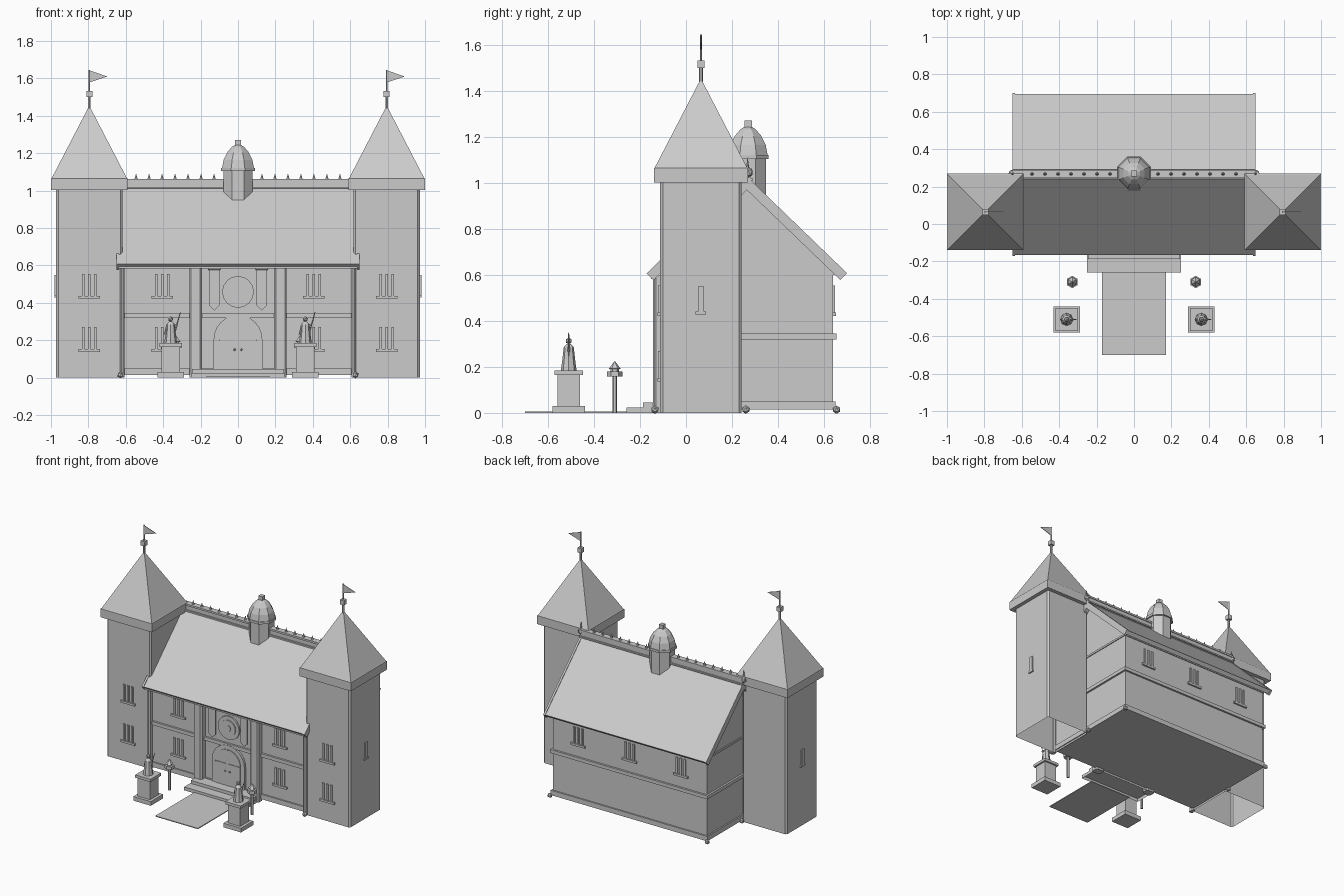
import bpy, bmesh
from math import pi, cos, sin
from mathutils import Vector, Matrix

old = bpy.data.objects.get("Cube")
if old:
    bpy.data.objects.remove(old)

stone = bpy.data.materials.new("grey_stone")
stone.use_nodes = True
stone.diffuse_color = (0.6, 0.6, 0.6, 1)
stone.node_tree.nodes["Principled BSDF"].inputs["Base Color"].default_value = (0.6, 0.6, 0.6, 1)


def finish(name, bm):
    bmesh.ops.recalc_face_normals(bm, faces=bm.faces)
    mesh = bpy.data.meshes.new(name)
    bm.to_mesh(mesh)
    bm.free()
    mesh.materials.append(stone)
    ob = bpy.data.objects.new(name, mesh)
    bpy.context.collection.objects.link(ob)
    return ob


def box(name, x, y, z, chamfer=0, open_base=False):
    """Box from pairs of limits, with optional chamfered uprights."""
    bm = bmesh.new()
    bmesh.ops.create_cube(bm, size=1)
    uprights = [e for e in bm.edges if abs(e.verts[0].co.z - e.verts[1].co.z) > 0.5]
    for v in bm.verts:
        v.co = Vector([(a + b) / 2 + c * abs(b - a) for (a, b), c in zip((x, y, z), v.co)])
    if chamfer:
        bmesh.ops.bevel(bm, geom=uprights, offset=chamfer, segments=1, affect="EDGES")
    if open_base:
        low = [f for f in bm.faces if f.calc_center_median().z < z[0] + 0.001]
        bmesh.ops.delete(bm, geom=low, context="FACES_ONLY")
    return finish(name, bm)


def cube_at(name, x, y, z0, z1, w):
    return box(name, (x - w / 2, x + w / 2), (y - w / 2, y + w / 2), (z0, z1))


def prism(name, pts, axis, a, b):
    """Extrude a profile along x (points are y, z) or along y (points are x, z)."""
    bm = bmesh.new()
    along = axis == "x"
    vs = [bm.verts.new((a, p, q) if along else (p, a, q)) for p, q in pts]
    face = bm.faces.new(vs)
    new = bmesh.ops.extrude_face_region(bm, geom=[face])["geom"]
    step = Vector((b - a, 0, 0) if along else (0, b - a, 0))
    bmesh.ops.translate(bm, vec=step, verts=[g for g in new if isinstance(g, bmesh.types.BMVert)])
    return finish(name, bm)


def lathe(name, x, y, profile, sides, turn=0.0):
    """Stack of regular rings given as (radius, height)."""
    bm = bmesh.new()
    rings = []
    for r, z in profile:
        rings.append([bm.verts.new((x + r * cos(turn + 2 * pi * i / sides),
                                    y + r * sin(turn + 2 * pi * i / sides), z)) for i in range(sides)])
    for lo, hi in zip(rings, rings[1:]):
        for i in range(sides):
            j = (i + 1) % sides
            bm.faces.new((lo[i], lo[j], hi[j], hi[i]))
    bm.faces.new(rings[0])
    bm.faces.new(rings[-1])
    return finish(name, bm)


def rod(name, p, q, r1, r2, sides=6):
    p, q = Vector(p), Vector(q)
    d = q - p
    bm = bmesh.new()
    m = Matrix.Translation((p + q) / 2) @ d.to_track_quat("Z", "Y").to_matrix().to_4x4()
    bmesh.ops.create_cone(bm, cap_ends=True, segments=sides, radius1=r1, radius2=r2,
                          depth=d.length, matrix=m)
    return finish(name, bm)


def ball(name, x, y, z, r):
    bm = bmesh.new()
    bmesh.ops.create_icosphere(bm, subdivisions=1, radius=r, matrix=Matrix.Translation((x, y, z)))
    return finish(name, bm)


def window(x, wall, out, z):
    """Barred window on a front (out = -1) or back (out = 1) wall."""
    for k in (-1, 0, 1):
        c = x + k * 0.032
        box("window_bar", (c - 0.007, c + 0.007), (wall, wall + out * 0.009), (z, z + 0.125))
    box("window_sill", (x - 0.057, x + 0.057), (wall, wall + out * 0.012), (z - 0.008, z + 0.007))


def arch(r, spring, bottom):
    top = [(r * cos(pi * i / 12), spring + r * sin(pi * i / 12)) for i in range(13)]
    return [(r, bottom)] + top + [(-r, bottom)]


# Main hall with gable ends
FRONT = -0.097
FLOOR = 0.015
prism("hall_walls", [(FRONT, FLOOR), (0.64, FLOOR), (0.64, 0.63), (0.265, 0.995), (FRONT, 0.645)],
      "x", -0.615, 0.615)
for name, z0, z1, d in (("base_course", FLOOR, 0.05, 0.01), ("middle_band", 0.32, 0.345, 0.014),
                        ("eaves_band", 0.6, 0.614, 0.006)):
    box(name, (-0.615 - d, 0.615 + d), (FRONT - d, 0.64 + d), (z0, z1))


# Pitched roof, verge boards and gutter
def roof_profile(lift, thick, half):
    ridge, edge = 1.025 + lift, thick * 0.7
    low = ridge - half * 0.9655
    return [(0.265 - half, low), (0.265, ridge), (0.265 + half, low),
            (0.265 + half - edge, low - edge), (0.265, ridge - thick * 1.4),
            (0.265 - half + edge, low - edge)]


prism("hall_roof", roof_profile(-0.003, 0.03, 0.43), "x", -0.64, 0.64)
for s in (-1, 1):
    prism("verge_board", roof_profile(0.003, 0.042, 0.436), "x", s * 0.636, s * 0.65)
box("front_gutter", (-0.645, 0.645), (-0.152, -0.137), (0.583, 0.6))

# Ridge cresting
RY = 0.268
box("ridge_base", (-0.65, 0.65), (RY - 0.015, RY + 0.015), (0.98, 1.05))
box("ridge_molding", (-0.65, 0.65), (RY - 0.027, RY + 0.024), (1.01, 1.02))
box("ridge_rail", (-0.65, 0.65), (RY - 0.023, RY + 0.02), (1.05, 1.063))
for s in (-1, 1):
    for i in range(7):
        x = s * (0.128 + i * 0.0695)
        rod("ridge_spike", (x, RY, 1.06), (x, RY, 1.092), 0.01, 0.0005, 6)
    ball("ridge_end_ball", s * 0.65, RY, 1.045, 0.024)
    rod("ridge_end_spike", (s * 0.65, RY, 1.05), (s * 0.65, RY, 1.11), 0.008, 0.001)

# Cupola
lathe("cupola_drum", 0, 0.27, [(0.085, 0.9), (0.085, 1.108)], 8, pi / 8)
lathe("cupola_cornice", 0, 0.27, [(0.097, 1.105), (0.097, 1.122)], 8, pi / 8)
lathe("cupola_dome", 0, 0.27, [(0.092, 1.122), (0.083, 1.165), (0.062, 1.205),
                               (0.036, 1.233), (0.016, 1.245)], 8, pi / 8)
cube_at("cupola_finial", 0, 0.27, 1.24, 1.271, 0.032)

for s in (-1, 1):
    # Corner tower, open underneath
    cx, cy, half = s * 0.795, 0.065, 0.177
    box("tower_walls", (cx - half, cx + half), (cy - half, cy + half), (0, 1.02), 0.011, True)
    w = 0.2045 * 2 ** 0.5
    lathe("tower_roof", cx, cy, [(w, 1.003), (w, 1.065), (w - 0.006, 1.068), (0.003, 1.45)], 4, pi / 4)
    rod("flag_pole_base", (cx, cy, 1.43), (cx, cy, 1.505), 0.008, 0.008)
    rod("flag_pole", (cx, cy, 1.53), (cx, cy, 1.645), 0.005, 0.005)
    cube_at("flag_pole_block", cx, cy, 1.5, 1.533, 0.032)
    prism("pennant", [(cx, 1.578), (cx, 1.643), (cx + 0.097, 1.61)], "y", cy - 0.002, cy + 0.002)
    for z in (0.145, 0.43):
        window(cx, cy - half, -1, z)
        window(s * 0.405, FRONT, -1, z)
    face = s * (0.795 + half)
    box("tower_slit", (face, face + s * 0.009), (0.052, 0.078), (0.435, 0.55))
    box("tower_slit_sill", (face, face + s * 0.01), (0.042, 0.088), (0.428, 0.44))

    # Chamfered pilasters at the hall corners and beside the entrance
    box("corner_pilaster", (s * 0.608, s * 0.632), (-0.138, FRONT), (0, 0.6), 0.008)
    box("entrance_pilaster", (s * 0.192, s * 0.26), (-0.143, FRONT + 0.01), (0, 0.6), 0.01)
    for y in (-0.135, 0.26, 0.655):
        ball("corner_ball", s * 0.628, y, 0.014, 0.018)

    # Hanging banners
    b = s * 0.127
    prism("banner", [(b - 0.027, 0.58), (b + 0.027, 0.58), (b + 0.027, 0.385), (b, 0.36),
                     (b - 0.027, 0.385)], "y", FRONT - 0.018, FRONT - 0.012)
    rod("banner_rod", (b - 0.033, FRONT - 0.015, 0.58), (b + 0.033, FRONT - 0.015, 0.58), 0.005, 0.005)

    # Pedestal with a robed figure raising a blade
    x, y = s * 0.36, -0.51
    for name, z0, z1, w in (("pedestal_base", 0, 0.03, 0.14), ("pedestal_shaft", 0.03, 0.165, 0.098),
                            ("pedestal_cap", 0.165, 0.185, 0.122)):
        cube_at(name, x, y, z0, z1, w)
    lathe("figure_robe", x, y, [(0.034, 0.185), (0.028, 0.23), (0.022, 0.285), (0.009, 0.3)], 8)
    ball("figure_head", x, y, 0.313, 0.015)
    rod("figure_arm", (x + 0.012, y, 0.285), (x + 0.034, y, 0.27), 0.008, 0.006)
    rod("figure_blade", (x + 0.022, y, 0.245), (x + 0.052, y, 0.35), 0.005, 0.002, 4)
    rod("figure_left_arm", (x - 0.015, y, 0.283), (x - 0.03, y, 0.23), 0.008, 0.006)

    # Lantern post
    lx, ly = s * 0.33, -0.31
    rod("lamp_post", (lx, ly, 0), (lx, ly, 0.165), 0.01, 0.01)
    lathe("lantern", lx, ly, [(0.033, 0.158), (0.033, 0.181)], 6, pi / 6)
    lathe("lantern_roof", lx, ly, [(0.018, 0.18), (0.018, 0.19), (0.026, 0.192), (0.001, 0.225)], 6, pi / 6)

# Back windows
for x in (-0.41, 0, 0.41):
    window(x, 0.64, 1, 0.43)

# Arched doorway
prism("door_surround", arch(0.13, 0.205, FLOOR), "y", FRONT - 0.016, FRONT)
prism("door_panel", arch(0.1, 0.205, FLOOR), "y", FRONT - 0.021, FRONT)
box("door_center_strip", (-0.004, 0.004), (FRONT - 0.025, FRONT), (0.045, 0.3))
box("door_rail", (-0.1, 0.1), (FRONT - 0.025, FRONT), (0.195, 0.205))
for s in (-1, 1):
    ball("door_knob", s * 0.018, FRONT - 0.025, 0.15, 0.007)

# Round rosette above the door
for r, depth in ((0.085, 0.011), (0.058, 0.017), (0.022, 0.022)):
    rod("rosette_ring", (0, FRONT, 0.458), (0, FRONT - depth, 0.458), r, r, 16)

# Steps and path
box("lower_step", (-0.25, 0.25), (-0.258, FRONT), (0, 0.024), 0, True)
box("upper_step", (-0.245, 0.245), (-0.188, FRONT), (0.024, 0.046))
box("path", (-0.17, 0.17), (-0.7, -0.25), (0, 0.006))
